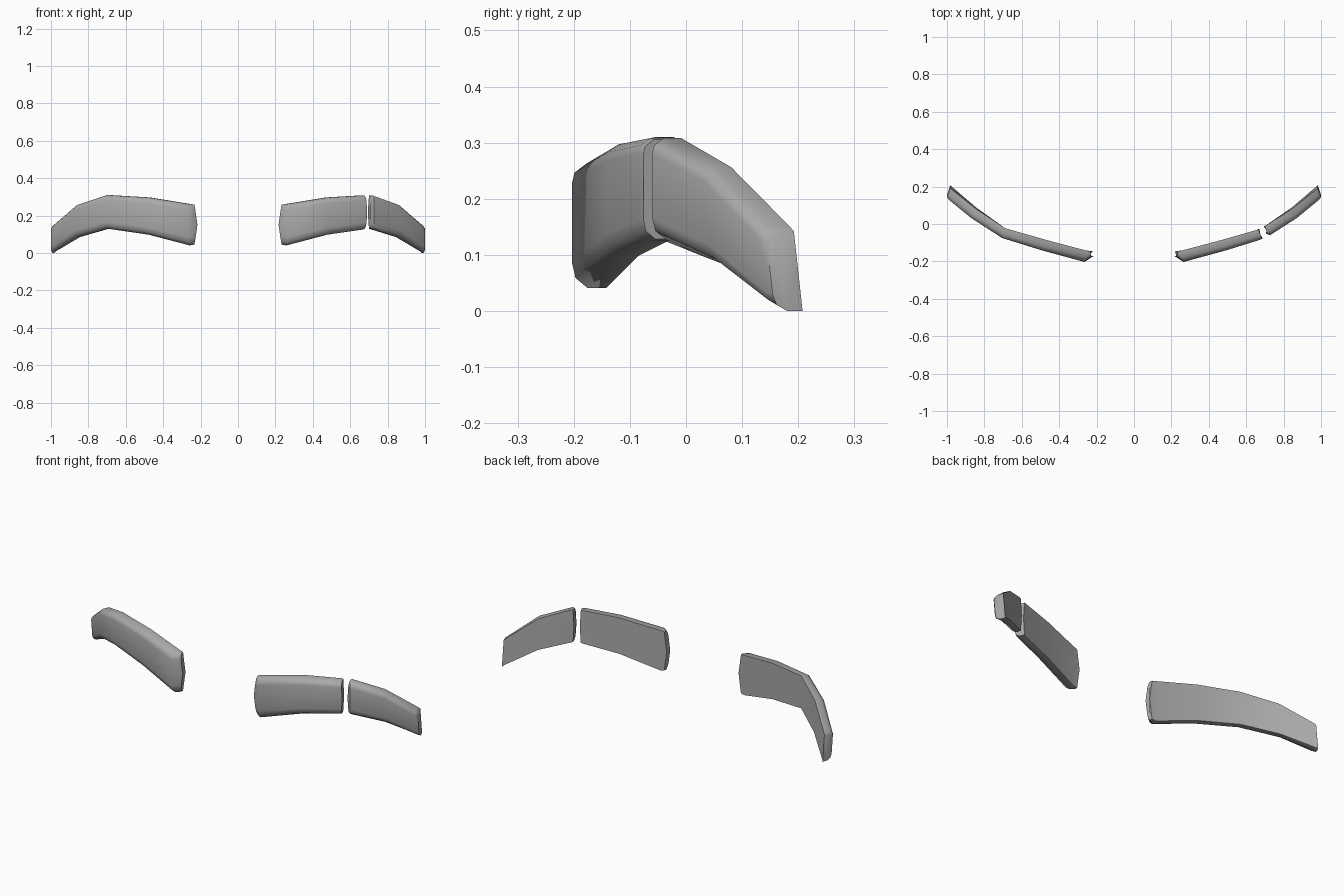
import bpy, bmesh, math

cube = bpy.data.objects.get("Cube")
if cube:
    bpy.data.objects.remove(cube)

grey = bpy.data.materials.new("mid_grey")
grey.use_nodes = True
colour = (0.4, 0.4, 0.4, 1)
grey.diffuse_color = colour
grey.node_tree.nodes["Principled BSDF"].inputs["Base Color"].default_value = colour

# Cross-section: (depth from back to front, height from bottom to top)
SECTION = [(0, 0), (0, .5), (0, 1), (.6, 1), (.93, .93),
           (1, .85), (1, .5), (1, .2), (.9, .08), (.55, 0)]

# Stations: back x, back y, front x, front y, bottom z, top z, bulge of the end in x
INNER = [(.235, -.145, .232, -.172, .045, .258, -.015),
         (.255, -.142, .265, -.203, .041, .262, 0),
         (.47, -.085, .485, -.143, .098, .297, 0)]
BEND = [(.69, -.022, .705, -.075, .13, .31, 0)]
OUTER = [(.845, .085, .872, .036, .085, .256, 0),
         (.975, .193, .99, .135, .008, .150, 0),
         (.982, .20, 1.0, .15, 0, .142, 0)]
CUT_INNER = [(.655, -.032, .672, -.085, .125, .308, 0),
             (.664, -.028, .685, -.076, .128, .306, .006)]
CUT_OUTER = [(.70, -.012, .713, -.052, .130, .306, -.006),
             (.705, -.008, .727, -.06, .128, .308, 0)]


def brow(name, stations, side):
    """Loft the section through the stations; side is +1 left, -1 right."""
    bm = bmesh.new()
    rings = []
    for bx, by, fx, fy, lo, hi, bulge in stations:
        ring = []
        for d, t in SECTION:
            x = bx + (fx - bx) * d + bulge * (1 - abs(2 * t - 1))
            lean = .016 * max(0, bx - .69) / .3 * (.5 - t)
            y = by + (fy - by) * d + lean
            ring.append(bm.verts.new((side * x, y, lo + (hi - lo) * t)))
        rings.append(ring)
    n = len(SECTION)
    for a, b in zip(rings, rings[1:]):
        for i in range(n):
            j = (i + 1) % n
            bm.faces.new((a[i], a[j], b[j], b[i]))
    bm.faces.new(rings[0])
    bm.faces.new(rings[-1])
    bmesh.ops.recalc_face_normals(bm, faces=bm.faces)
    mesh = bpy.data.meshes.new(name)
    bm.to_mesh(mesh)
    bm.free()
    mesh.materials.append(grey)
    obj = bpy.data.objects.new(name, mesh)
    bpy.context.collection.objects.link(obj)
    bpy.ops.object.select_all(action='DESELECT')
    obj.select_set(True)
    bpy.context.view_layer.objects.active = obj
    bpy.ops.object.shade_smooth_by_angle(angle=math.radians(55))


# One whole brow on the right, one split by a gap on the left
brow("right_eyebrow", INNER + BEND + OUTER, -1)
brow("left_eyebrow_inner", INNER + CUT_INNER, 1)
brow("left_eyebrow_outer", CUT_OUTER + OUTER, 1)
